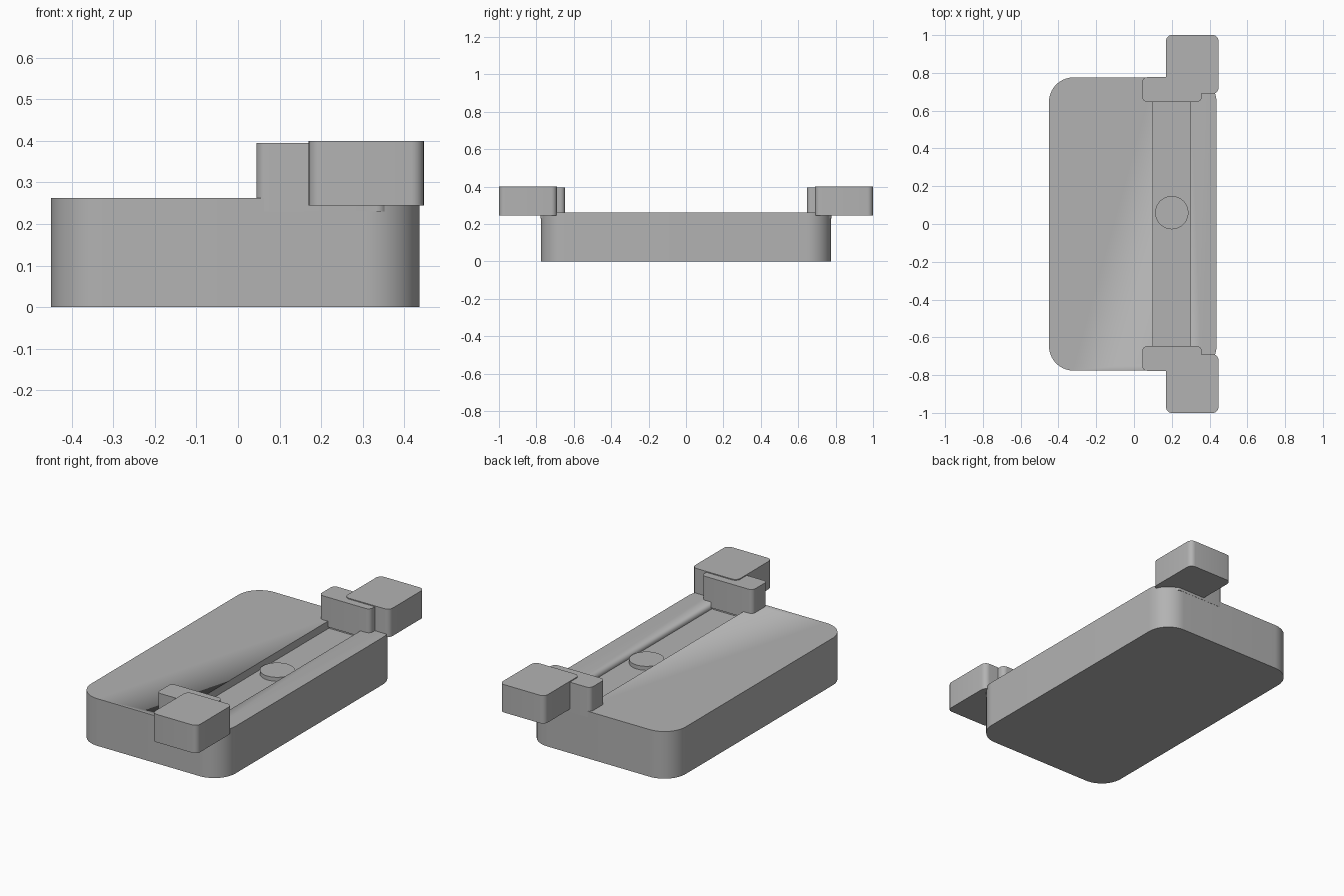
import bpy, bmesh, math

if "Cube" in bpy.data.objects:
    bpy.data.objects.remove(bpy.data.objects["Cube"])

grey = bpy.data.materials.new("neutral_grey")
grey.diffuse_color = (0.45, 0.45, 0.45, 1)
grey.use_nodes = True
grey.node_tree.nodes["Principled BSDF"].inputs["Base Color"].default_value = grey.diffuse_color


def rounded_outline(x0, x1, y0, y1, r, seg):
    """Counter-clockwise outline of a rectangle with rounded corners."""
    centres = [(x1 - r, y1 - r), (x0 + r, y1 - r), (x0 + r, y0 + r), (x1 - r, y0 + r)]
    pts = []
    for k, (cx, cy) in enumerate(centres):
        for i in range(seg + 1):
            a = math.pi / 2 * (k + i / seg)
            pts.append((cx + r * math.cos(a), cy + r * math.sin(a)))
    return pts


def prism(name, pts, z0, z1):
    """Extrude a flat outline from z0 to z1."""
    bm = bmesh.new()
    face = bm.faces.new([bm.verts.new((x, y, z0)) for x, y in pts])
    top = bmesh.ops.extrude_face_region(bm, geom=[face])["geom"]
    bmesh.ops.translate(bm, vec=(0, 0, z1 - z0),
                        verts=[v for v in top if isinstance(v, bmesh.types.BMVert)])
    bmesh.ops.recalc_face_normals(bm, faces=bm.faces)
    mesh = bpy.data.meshes.new(name)
    bm.to_mesh(mesh)
    bm.free()
    mesh.materials.append(grey)
    obj = bpy.data.objects.new(name, mesh)
    bpy.context.collection.objects.link(obj)
    bpy.ops.object.select_all(action='DESELECT')
    obj.select_set(True)
    bpy.context.view_layer.objects.active = obj
    bpy.ops.object.shade_smooth_by_angle(angle=math.radians(30))
    return obj


def block(name, x0, x1, y0, y1, z0, z1, r=0.03, seg=6):
    return prism(name, rounded_outline(x0, x1, y0, y1, r, seg), z0, z1)


# Main body with a sliding groove cut into its top
body = block("body", -0.45, 0.437, -0.776, 0.776, 0, 0.262, 0.13, 16)
cutter = prism("groove_cutter", [(0.1, -0.73), (0.3, -0.73), (0.3, 0.73), (0.1, 0.73)],
               0.22, 0.35)
cutter.hide_render = True
cutter.hide_viewport = True
cutter.display_type = 'WIRE'
cut = body.modifiers.new("groove", 'BOOLEAN')
cut.operation = 'DIFFERENCE'
cut.solver = 'EXACT'
cut.object = cutter

# Round button on the groove floor
prism("groove_button", [(0.2 + 0.088 * math.cos(math.tau * i / 48),
                         0.06 + 0.088 * math.sin(math.tau * i / 48)) for i in range(48)],
      0.215, 0.242)

# Matching sliding clips at both ends
for side, s in (("front", -1), ("back", 1)):
    def clip_part(name, x0, x1, ya, yb, z0, z1, r):
        lo, hi = sorted((s * ya, s * yb))
        block(f"{side}_{name}", x0, x1, lo, hi, z0, z1, r)

    clip_part("clip_block", 0.17, 0.447, 0.69, 1.0, 0.245, 0.4, 0.03)
    clip_part("clip_plate", 0.044, 0.358, 0.647, 0.777, 0.23, 0.395, 0.025)
    clip_part("clip_tongue", 0.102, 0.298, 0.655, 0.728, 0.215, 0.232, 0.004)
